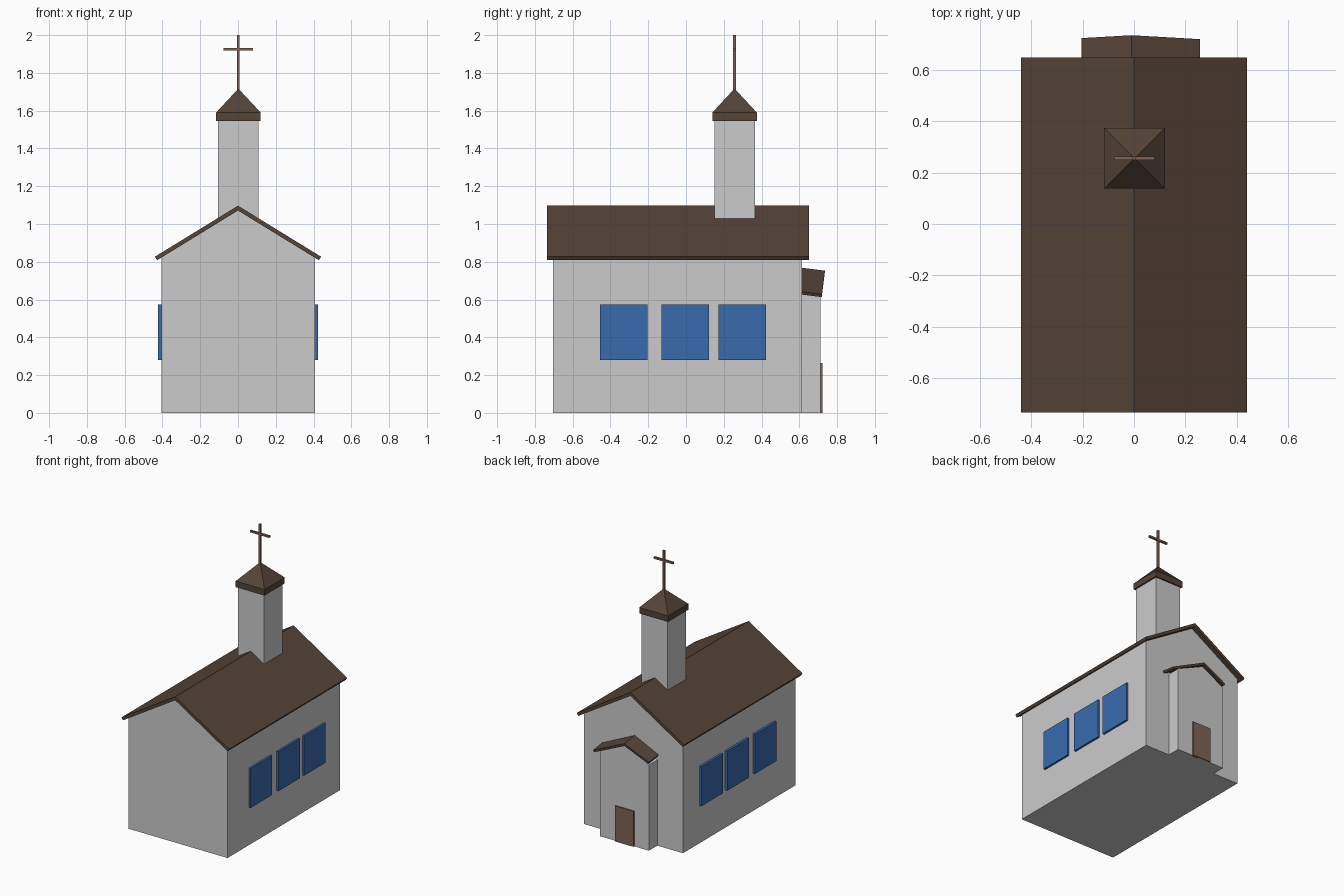
import bpy, bmesh, math
from mathutils import Vector

if "Cube" in bpy.data.objects:
    bpy.data.objects.remove(bpy.data.objects["Cube"])


def material(name, rgb):
    m = bpy.data.materials.new(name)
    m.diffuse_color = (*rgb, 1)
    m.use_nodes = True
    m.node_tree.nodes["Principled BSDF"].inputs["Base Color"].default_value = m.diffuse_color
    return m


ROOF = material("roof_brown", (0.09, 0.058, 0.04))
GLASS = material("window_blue", (0.04, 0.145, 0.42))
WOOD = material("wood_brown", (0.21, 0.125, 0.09))


def finish(name, bm, mat=None):
    bmesh.ops.recalc_face_normals(bm, faces=bm.faces[:])
    mesh = bpy.data.meshes.new(name)
    bm.to_mesh(mesh)
    bm.free()
    obj = bpy.data.objects.new(name, mesh)
    bpy.context.collection.objects.link(obj)
    if mat:
        mesh.materials.append(mat)
    return obj


def extrude_y(name, profile, y0, y1, mat=None):
    """Extrude an x-z outline from y0 to y1."""
    bm = bmesh.new()
    face = bm.faces.new([bm.verts.new((x, y0, z)) for x, z in profile])
    new = bmesh.ops.extrude_face_region(bm, geom=[face])["geom"]
    moved = [v for v in new if isinstance(v, bmesh.types.BMVert)]
    bmesh.ops.translate(bm, verts=moved, vec=(0, y1 - y0, 0))
    return finish(name, bm, mat)


def box(name, x0, x1, y0, y1, z0, z1, mat=None):
    return extrude_y(name, [(x0, z0), (x1, z0), (x1, z1), (x0, z1)], y0, y1, mat)


def gable(x0, x1, eave, ridge, ridge_x=0):
    return [(x0, 0), (x1, 0), (x1, eave), (ridge_x, ridge), (x0, eave)]


def chevron(left, right, slope, t):
    """Roof cross-section with square-cut eaves, ridge at the origin."""
    k = math.hypot(1, slope)
    nx, nz = t * slope / k, t / k
    return [(-left, -slope * left), (0, 0), (right, -slope * right),
            (right - nx, -slope * right - nz), (0, -t * k),
            (-left + nx, -slope * left - nz)]


# Main hall and its roof
extrude_y("hall_walls", gable(-0.405, 0.408, 0.823, 1.072), -0.705, 0.614)
hall_roof = extrude_y("hall_roof", chevron(0.44, 0.44, 0.614, 0.022), -0.735, 0.65, ROOF)
hall_roof.location.z = 1.097

# Windows on both sides
for side, sx in (("right", 1), ("left", -1)):
    for i, y in enumerate((-0.33, -0.005, 0.297)):
        xs = sorted((sx * 0.40, sx * 0.423))
        box(f"window_{side}_{i + 1}", *xs, y - 0.126, y + 0.126, 0.28, 0.573, GLASS)

# Porch, its slightly tilted off-centre roof, and the door
extrude_y("porch_walls", gable(-0.195, 0.205, 0.635, 0.732, -0.01), 0.60, 0.712)
porch_roof = extrude_y("porch_roof", chevron(0.194, 0.267, 0.47, 0.017), -0.135, 0, ROOF)
porch_roof.location = (-0.01, 0.736, 0.753)
porch_roof.rotation_euler.x = math.radians(-7)
box("door", -0.075, 0.078, 0.70, 0.722, 0, 0.263, WOOD)

# Bell tower
TX, TY = 0.002, 0.257
box("tower", TX - 0.107, TX + 0.107, TY - 0.107, TY + 0.107, 0.98, 1.55)

# Tower cap: square band topped by a pyramid
bm = bmesh.new()
bmesh.ops.create_cube(bm, size=1)
for v in bm.verts:
    v.co = Vector((TX + v.co.x * 0.236, TY + v.co.y * 0.236, 1.545 if v.co.z < 0 else 1.59))
top = max(bm.faces, key=lambda f: f.calc_center_median().z)
peak = bmesh.ops.poke(bm, faces=[top])["verts"][0]
peak.co.z = 1.717
finish("tower_cap", bm, ROOF)

# Cross
box("cross_post", -0.006, 0.008, TY - 0.007, TY + 0.007, 1.70, 2.0, WOOD)
box("cross_arm", -0.078, 0.08, TY - 0.007, TY + 0.007, 1.919, 1.933, WOOD)
